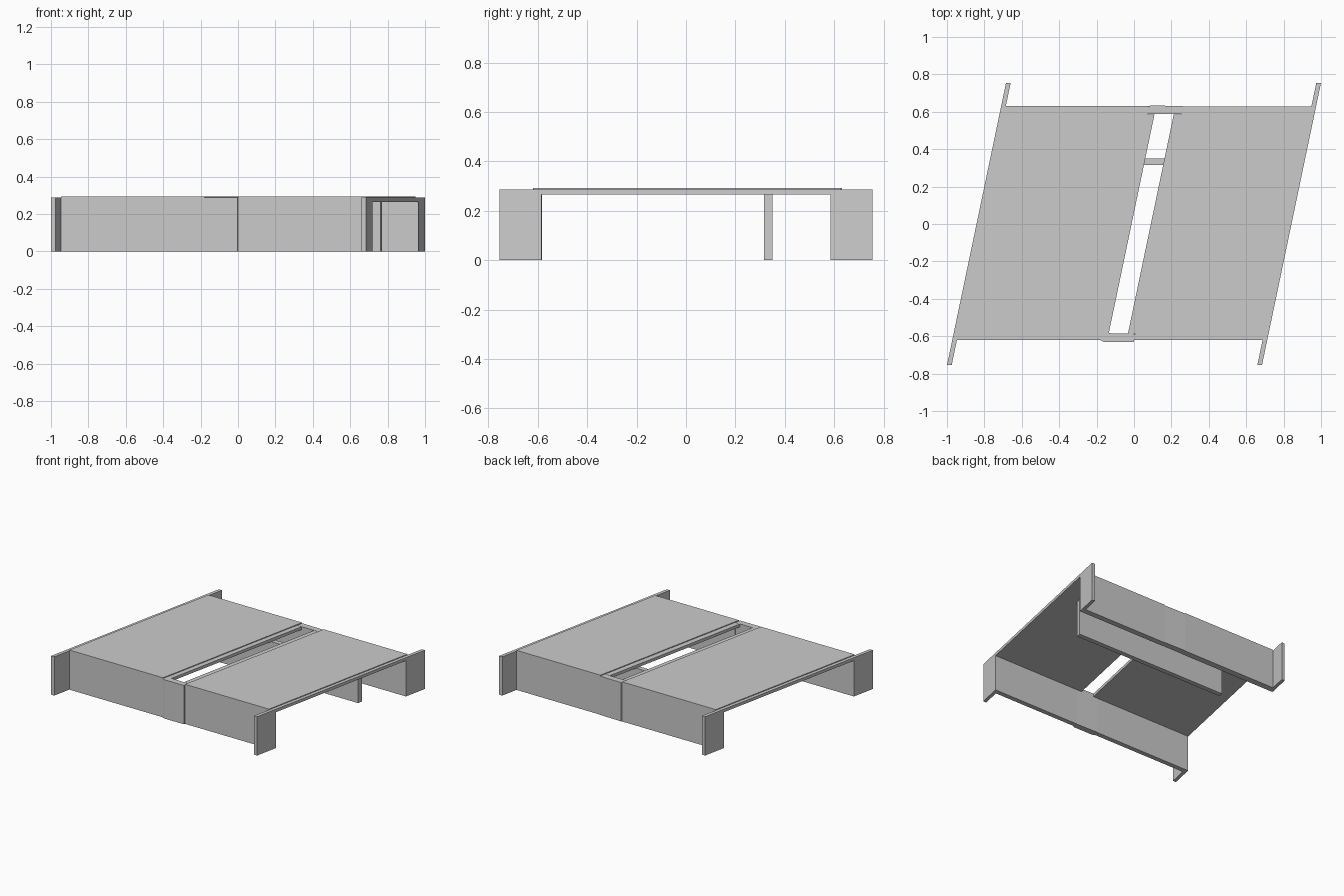
import bpy, bmesh

if "Cube" in bpy.data.objects:
    bpy.data.objects.remove(bpy.data.objects["Cube"])

K = 0.209                      # skew: x shift per unit of y
Z_SOFFIT, Z_EDGE, Z_DECK = 0.265, 0.287, 0.293


def prism(name, outline, z0, z1):
    """Extrude an outline given in skewed (u, y) coordinates."""
    bm = bmesh.new()
    low = [bm.verts.new((u + K * y, y, z0)) for u, y in outline]
    high = [bm.verts.new((u + K * y, y, z1)) for u, y in outline]
    bm.faces.new(low[::-1])
    bm.faces.new(high)
    n = len(outline)
    for i in range(n):
        j = (i + 1) % n
        bm.faces.new((low[i], low[j], high[j], high[i]))
    bmesh.ops.recalc_face_normals(bm, faces=bm.faces)
    mesh = bpy.data.meshes.new(name)
    bm.to_mesh(mesh)
    bm.free()
    obj = bpy.data.objects.new(name, mesh)
    bpy.context.collection.objects.link(obj)
    return obj


def box(name, u0, u1, y0, y1, z0, z1):
    return prism(name, [(u0, y0), (u1, y0), (u1, y1), (u0, y1)], z0, z1)


# Side walls: a slim edge beam with a wing wall dropping at each end
for side, u0, u1 in (("left", -0.842, -0.817), ("right", 0.817, 0.842)):
    box(side + "_edge_beam", u0, u1, -0.585, 0.585, Z_SOFFIT, Z_EDGE)
    box(side + "_front_wing_wall", u0, u1, -0.755, -0.585, 0, Z_EDGE)
    box(side + "_back_wing_wall", u0, u1, 0.585, 0.755, 0, Z_EDGE)

# Two decks, each with an abutment wall at both ends
for side, u0, u1, yb in (("left", -0.817, -0.05, 0.631), ("right", 0.13, 0.817, 0.627)):
    box(side + "_deck", u0, u1, -0.62, yb, Z_SOFFIT, Z_DECK)
    box(side + "_front_abutment", u0, u1, -0.62, -0.585, 0, Z_SOFFIT)
    box(side + "_back_abutment", u0, u1, 0.585, yb, 0, Z_SOFFIT)

# Lower kerb strips along the open median slot
box("left_median_strip", -0.05, -0.013, -0.585, 0.585, Z_SOFFIT, Z_EDGE)
box("right_median_strip", 0.09, 0.13, -0.585, 0.585, Z_SOFFIT, Z_EDGE)

# Median abutment pieces stepping slightly outward
prism("front_median_abutment",
      [(-0.05, -0.622), (-0.03, -0.63), (0.13, -0.63), (0.13, -0.587), (-0.05, -0.583)], 0, Z_EDGE)
prism("back_median_abutment",
      [(-0.05, 0.587), (0.13, 0.587), (0.13, 0.63), (-0.045, 0.634), (-0.05, 0.625)], 0, Z_EDGE)

# Inner support wall near the back
box("inner_pier_wall", -0.55, 0.696, 0.315, 0.35, 0, Z_SOFFIT)
